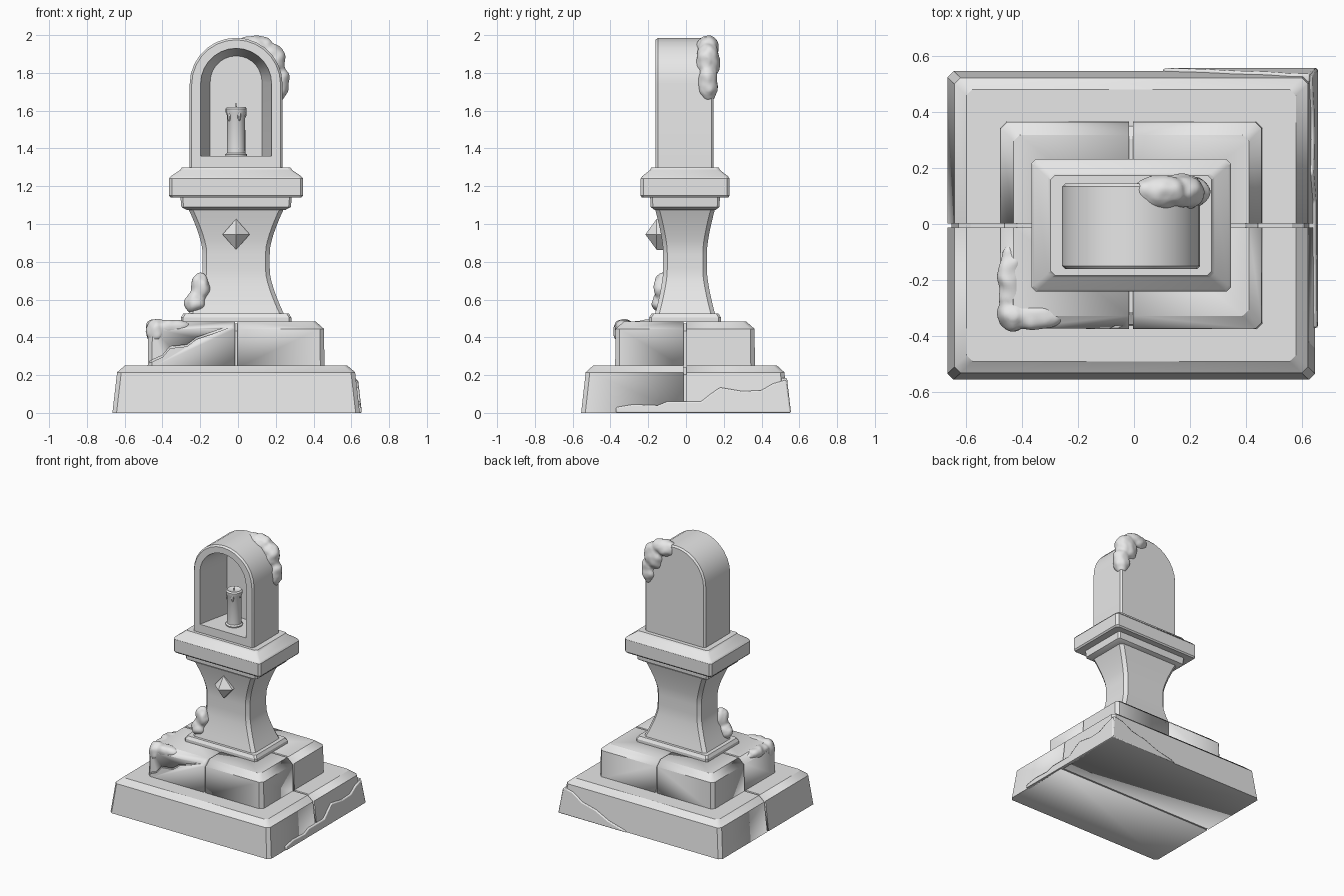
import bpy, bmesh, math
from mathutils import Vector, noise

if "Cube" in bpy.data.objects:
    bpy.data.objects.remove(bpy.data.objects["Cube"])

CX, CY = -0.01, -0.005

stone = bpy.data.materials.new("grey_stone")
stone.use_nodes = True
stone.diffuse_color = (0.8, 0.8, 0.8, 1)
stone.node_tree.nodes["Principled BSDF"].inputs["Base Color"].default_value = (0.8, 0.8, 0.8, 1)


def finish(name, bm, angle=30):
    bmesh.ops.recalc_face_normals(bm, faces=bm.faces)
    mesh = bpy.data.meshes.new(name)
    bm.to_mesh(mesh)
    bm.free()
    mesh.materials.append(stone)
    ob = bpy.data.objects.new(name, mesh)
    bpy.context.collection.objects.link(ob)
    activate(ob)
    bpy.ops.object.shade_smooth_by_angle(angle=math.radians(angle))
    return ob


def activate(ob):
    bpy.ops.object.select_all(action='DESELECT')
    ob.select_set(True)
    bpy.context.view_layer.objects.active = ob


def modify(ob, kind, **settings):
    activate(ob)
    mod = ob.modifiers.new(kind.title(), kind)
    for key, value in settings.items():
        setattr(mod, key, value)
    bpy.ops.object.modifier_apply(modifier=mod.name)


def loft(name, rings, angle=30):
    """Skin equal-length rings of points and cap both ends."""
    bm = bmesh.new()
    loops = [[bm.verts.new(p) for p in ring] for ring in rings]
    n = len(loops[0])
    for a, b in zip(loops, loops[1:]):
        for i in range(n):
            j = (i + 1) % n
            bm.faces.new((a[i], a[j], b[j], b[i]))
    bm.faces.new(loops[0])
    bm.faces.new(loops[-1])
    return finish(name, bm, angle)


def tier(name, sections, c=0.015):
    """Rectangular block with cut corners; sections are (half x, half y, z)."""
    rings = []
    for hx, hy, z in sections:
        quarter = [(hx, hy - c), (hx - c, hy)]
        pts = quarter + [(-x, y) for x, y in reversed(quarter)]
        pts += [(-x, -y) for x, y in pts]
        rings.append([(CX + x, CY + y, z) for x, y in pts])
    return loft(name, rings)


def box(name, lo, hi):
    return loft(name, [[(lo[0], lo[1], z), (hi[0], lo[1], z), (hi[0], hi[1], z), (lo[0], hi[1], z)]
                       for z in (lo[2], hi[2])])


def cut(ob, cutter):
    modify(ob, 'BOOLEAN', operation='DIFFERENCE', object=cutter, solver='EXACT')
    bpy.data.objects.remove(cutter)


def turned(name, profile, x, y, sides=20):
    rings = [[(x + r * math.cos(t), y + r * math.sin(t), z)
              for t in (2 * math.pi * i / sides for i in range(sides))] for r, z in profile]
    return loft(name, rings, 40)


# Stepped plinth, split by seams with a solid core behind them
G = 0.007
lower = [(0.655, 0.55, 0), (0.63, 0.526, 0.215), (0.587, 0.485, 0.252)]
upper = [(0.468, 0.37, 0.24), (0.465, 0.368, 0.445), (0.42, 0.322, 0.485)]
for name, sections in (("lower_step", lower), ("upper_step", upper)):
    block = tier(name, sections, 0.022)
    cut(block, box("side_seam", (-1, CY - G, -1), (1, CY + G, 1)))
    if name == "upper_step":
        cut(block, box("front_seam", (CX - G, -1, -1), (CX + G, 1, 1)))
        crack = [(-0.5, 0.26), (-0.4, 0.305), (-0.36, 0.352), (-0.27, 0.362),
                 (-0.22, 0.4), (-0.13, 0.43), (-0.02, 0.472)]
        band = crack + [(x, z - 0.01) for x, z in reversed(crack)]
        cut(block, loft("crack", [[(x, y, z) for x, z in band] for y in (-0.42, -0.361)]))
    tier(name + "_core", [(hx - 0.014, hy - 0.014, z - 0.012 if i else z + 0.001)
                          for i, (hx, hy, z) in enumerate(sections)], 0.022)

# Pedestal: foot moulding, waisted column, collar and capital
tier("column_foot", [(0.292, 0.19, 0.48), (0.292, 0.19, 0.505), (0.28, 0.178, 0.525)], 0.012)
column = []
for i in range(17):
    t = i / 16
    flare = max(0, abs(t - 0.5) - 0.1) / 0.4
    grow = flare ** 1.4
    column.append((0.178 + 0.077 * grow, 0.116 + 0.044 * grow, 0.52 + 0.565 * t))
tier("column", column, 0.022)
tier("column_collar", [(0.262, 0.162, 1.075), (0.29, 0.182, 1.09), (0.295, 0.185, 1.145)], 0.012)
tier("capital", [(0.346, 0.228, 1.14), (0.355, 0.236, 1.15), (0.355, 0.236, 1.24),
                 (0.346, 0.228, 1.252), (0.297, 0.186, 1.285), (0.287, 0.178, 1.3)])

# Diamond boss on the column front
boss = [[(CX + s * w * x, y, 0.945 + s * h * z) for x, z in ((1, 0), (0, 1), (-1, 0), (0, -1))]
        for s, y, w, h in ((1, -0.11, 0.072, 0.082), (1, -0.155, 0.072, 0.082),
                           (0.02, -0.214, 0.072, 0.082))]
loft("diamond_boss", boss, 10)


# Arched lantern house with a tapering niche
def arch(hw, bottom, spring, y, segs=14):
    pts = [(CX - hw, y, bottom), (CX + hw, y, bottom)]
    for i in range(segs + 1):
        a = math.pi * i / segs
        pts.append((CX + hw * math.cos(a), y, spring + hw * math.sin(a)))
    return pts


loft("arched_house", [
    arch(0.235, 1.295, 1.74, 0.145), arch(0.246, 1.295, 1.74, 0.134),
    arch(0.246, 1.295, 1.74, -0.149), arch(0.235, 1.295, 1.74, -0.161),
    arch(0.188, 1.36, 1.742, -0.161), arch(0.137, 1.36, 1.753, 0.08)])

# Candle with melted lip and wick
turned("candle", [(0.056, 1.355), (0.058, 1.368), (0.049, 1.376), (0.048, 1.575), (0.055, 1.59),
                  (0.056, 1.61), (0.048, 1.62), (0.03, 1.612)], CX, -0.03)
turned("wick", [(0.004, 1.6), (0.003, 1.64)], CX, -0.03, 6)
for i, drop in enumerate((0.03, 0.015, 0.04, 0.02, 0.035)):
    a = 2 * math.pi * i / 5 - 1.2
    turned("wax_drip", [(0.003, 1.575 - drop), (0.01, 1.59 - drop), (0.01, 1.6), (0.004, 1.61)],
           CX + 0.045 * math.cos(a), -0.03 + 0.045 * math.sin(a), 8)


# Moss clumps: fused ellipsoids with a lumpy surface
def moss(name, lumps):
    bm = bmesh.new()
    for centre, radii in lumps:
        made = bmesh.ops.create_icosphere(bm, subdivisions=4, radius=1)
        for v in made["verts"]:
            v.co = Vector(centre) + Vector([a * b for a, b in zip(v.co, radii)])
    ob = finish(name, bm)
    modify(ob, 'REMESH', mode='VOXEL', voxel_size=0.009)
    modify(ob, 'SMOOTH', factor=0.5, iterations=4)
    normals = [v.normal.copy() for v in ob.data.vertices]
    for v, n in zip(ob.data.vertices, normals):
        v.co += n * 0.009 * noise.noise(v.co * 22)
    activate(ob)
    bpy.ops.object.shade_smooth_by_angle(angle=math.radians(50))


moss("arch_moss", [((0.09, 0.115, 1.938), (0.1, 0.06, 0.06)),
                   ((0.17, 0.115, 1.86), (0.085, 0.065, 0.1)),
                   ((0.21, 0.115, 1.75), (0.06, 0.055, 0.1))])
moss("step_moss", [((-0.432, -0.325, 0.43), (0.055, 0.06, 0.07)),
                   ((-0.36, -0.33, 0.45), (0.11, 0.05, 0.045)),
                   ((-0.44, -0.2, 0.455), (0.045, 0.13, 0.04))])
moss("column_moss", [((-0.23, -0.13, 0.585), (0.055, 0.05, 0.055)),
                     ((-0.2, -0.125, 0.66), (0.05, 0.045, 0.085))])


# Thin moss sheets creeping up the sloped base
def sheet(name, outline, place):
    ob = loft(name, [[place(u, z, d) for u, z in outline] for d in (-0.02, 0.011)])
    modify(ob, 'BEVEL', width=0.007, segments=2)
    activate(ob)
    bpy.ops.object.shade_smooth_by_angle(angle=math.radians(50))


SLOPE = 0.115
sheet("side_moss_sheet",
      [(-0.37, 0), (-0.37, 0.03), (-0.28, 0.045), (-0.15, 0.04), (-0.1, 0.06), (0.08, 0.06),
       (0.13, 0.1), (0.18, 0.135), (0.3, 0.115), (0.4, 0.12), (0.46, 0.155), (0.53, 0.175),
       (0.555, 0)],
      lambda u, z, d: (CX + 0.655 - SLOPE * z + d, u, z))
sheet("back_moss_sheet",
      [(0.1, 0), (0.12, 0.012), (0.25, 0.045), (0.36, 0.095), (0.47, 0.12), (0.55, 0.17),
       (0.625, 0.185), (0.655, 0)],
      lambda u, z, d: (u, CY + 0.55 - SLOPE * z + d, z))
